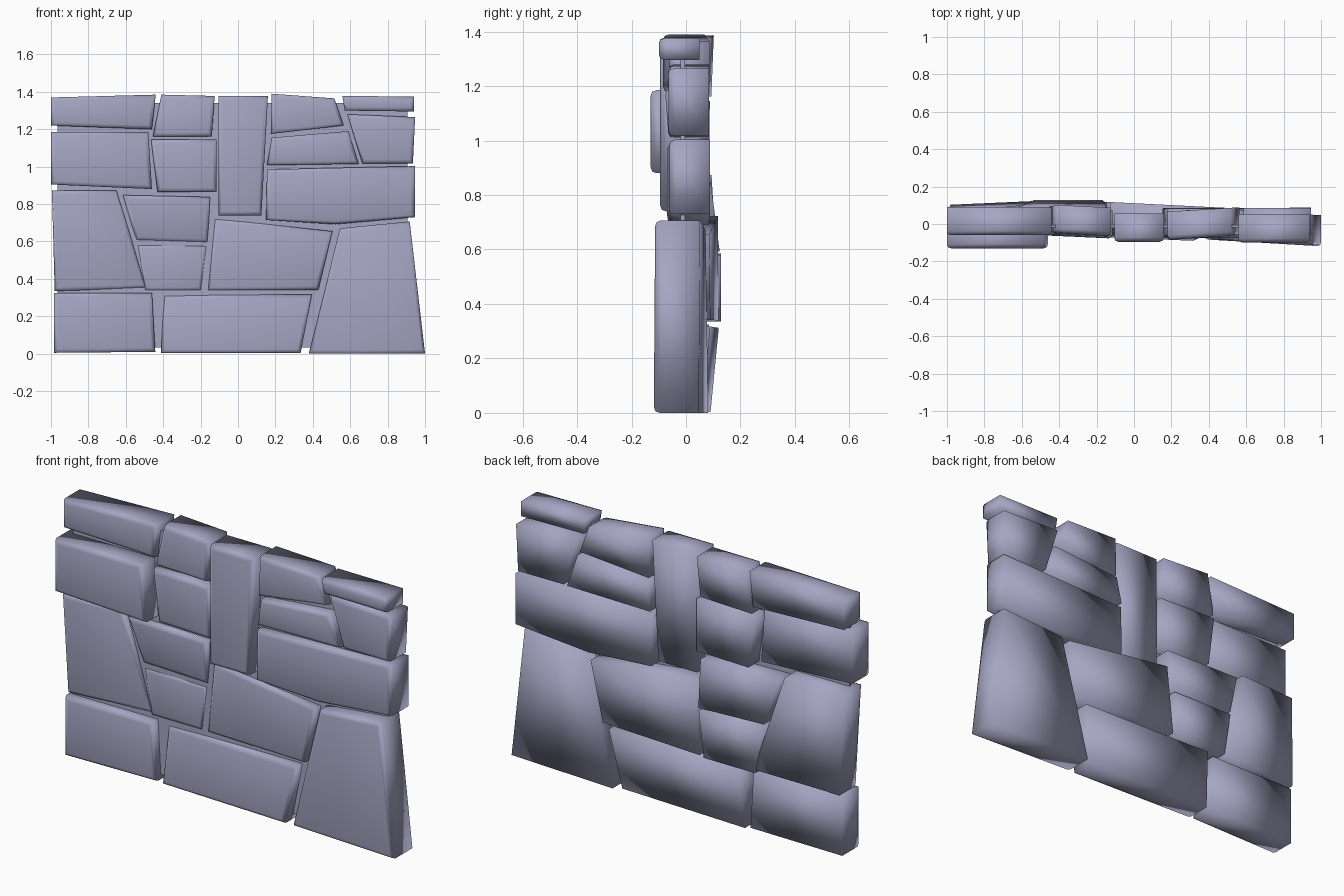
import bpy, bmesh

if "Cube" in bpy.data.objects:
    bpy.data.objects.remove(bpy.data.objects["Cube"])

# front edge rounding: (inset, depth behind the face)
EDGE = [(0.022, 0), (0.006, 0.006), (0, 0.022)]

grey = bpy.data.materials.new("blue_grey_stone")
grey.diffuse_color = (0.38, 0.38, 0.55, 1)
grey.use_nodes = True
grey.node_tree.nodes["Principled BSDF"].inputs["Base Color"].default_value = grey.diffuse_color


def stone(name, pts, y=-0.06, sx=0.0, sz=0.0, depth=0.15):
    """Stone from a front outline (x, z); sx / sz tilt its face in y."""
    n = len(pts)
    cx = sum(p[0] for p in pts) / n
    cz = sum(p[1] for p in pts) / n
    hx = max(abs(p[0] - cx) for p in pts)
    hz = max(abs(p[1] - cz) for p in pts)
    bm = bmesh.new()

    def ring(inset, dy):
        ax, az = 1 - inset / hx, 1 - inset / hz
        return [bm.verts.new((cx + (x - cx) * ax,
                              y + sx * (x - cx) + sz * (z - cz) + dy,
                              cz + (z - cz) * az)) for x, z in pts]

    rings = [ring(i, d) for i, d in EDGE + [(0, depth)]]
    bm.faces.new(rings[0])
    bm.faces.new(rings[-1][::-1])
    for a, b in zip(rings, rings[1:]):
        for i in range(n):
            j = (i + 1) % n
            bm.faces.new((a[i], a[j], b[j], b[i]))
    bmesh.ops.recalc_face_normals(bm, faces=bm.faces)
    # softly shaded all over, like worn rock
    for f in bm.faces:
        f.smooth = True
    me = bpy.data.meshes.new(name)
    bm.to_mesh(me)
    bm.free()
    me.materials.append(grey)
    ob = bpy.data.objects.new(name, me)
    bpy.context.collection.objects.link(ob)
    return ob


# top course
stone("top_stone_left", [(-1, 1.37), (-.44, 1.385), (-.46, 1.2), (-1, 1.22)])
stone("top_stone_mid_left", [(-.41, 1.385), (-.125, 1.378), (-.14, 1.162), (-.455, 1.162)],
      -.06, -.05, .05)
stone("tall_key_stone", [(-.105, 1.378), (.16, 1.378), (.125, .74), (-.105, .74)], -.095)
stone("top_stone_mid_right", [(.18, 1.39), (.515, 1.365), (.565, 1.22), (.175, 1.175)],
      -.073, .06)
stone("top_stone_right", [(.558, 1.378), (.942, 1.375), (.942, 1.295), (.57, 1.3)], -.1)

# upper courses
stone("upper_stone_left", [(-1, 1.185), (-.48, 1.185), (-.46, .88), (-1, .905)], -.13)
stone("upper_stone_mid_left", [(-.465, 1.145), (-.115, 1.145), (-.115, .865), (-.43, .865)],
      -.07, -.04)
stone("upper_stone_mid_right", [(.18, 1.155), (.59, 1.19), (.645, 1.015), (.155, 1.008)],
      -.07, 0, -.06)
stone("upper_stone_right", [(.585, 1.28), (.947, 1.265), (.935, 1.017), (.665, 1.017)], -.065)
stone("long_stone_right", [(.155, .985), (.947, 1.003), (.947, .73), (.52, .692), (.15, .715)],
      -.066, .01)

# middle course
stone("middle_stone_left", [(-.995, .873), (-.65, .873), (-.488, .35), (-.98, .335)],
      -.05, .045, -.045)
stone("middle_stone_upper", [(-.615, .848), (-.15, .838), (-.16, .592), (-.545, .605)],
      -.043, 0, -.13)
stone("middle_stone_recessed", [(-.54, .585), (-.165, .58), (-.195, .335), (-.5, .335)],
      -.026, 0, 0, .155)
stone("middle_stone_right", [(-.125, .722), (.505, .655), (.43, .342), (-.163, .338)],
      -.047, -.05)

# bottom course
stone("bottom_stone_left", [(-.985, .325), (-.46, .325), (-.442, .01), (-.985, .005)], -.065)
stone("bottom_stone_middle", [(-.395, .312), (.395, .317), (.335, .003), (-.412, .003)],
      -.06, -.04, .1)
stone("bottom_stone_right", [(.545, .67), (.918, .707), (1, 0), (.378, 0)],
      -.102, -.055, 0, .165)

# thin mortar sheet filling the joints
bpy.ops.mesh.primitive_cube_add(size=1, location=(-.03, -.012, .687))
mortar = bpy.context.object
mortar.name = "mortar_sheet"
mortar.scale = (1.87, .015, 1.306)
mortar.data.materials.append(grey)
